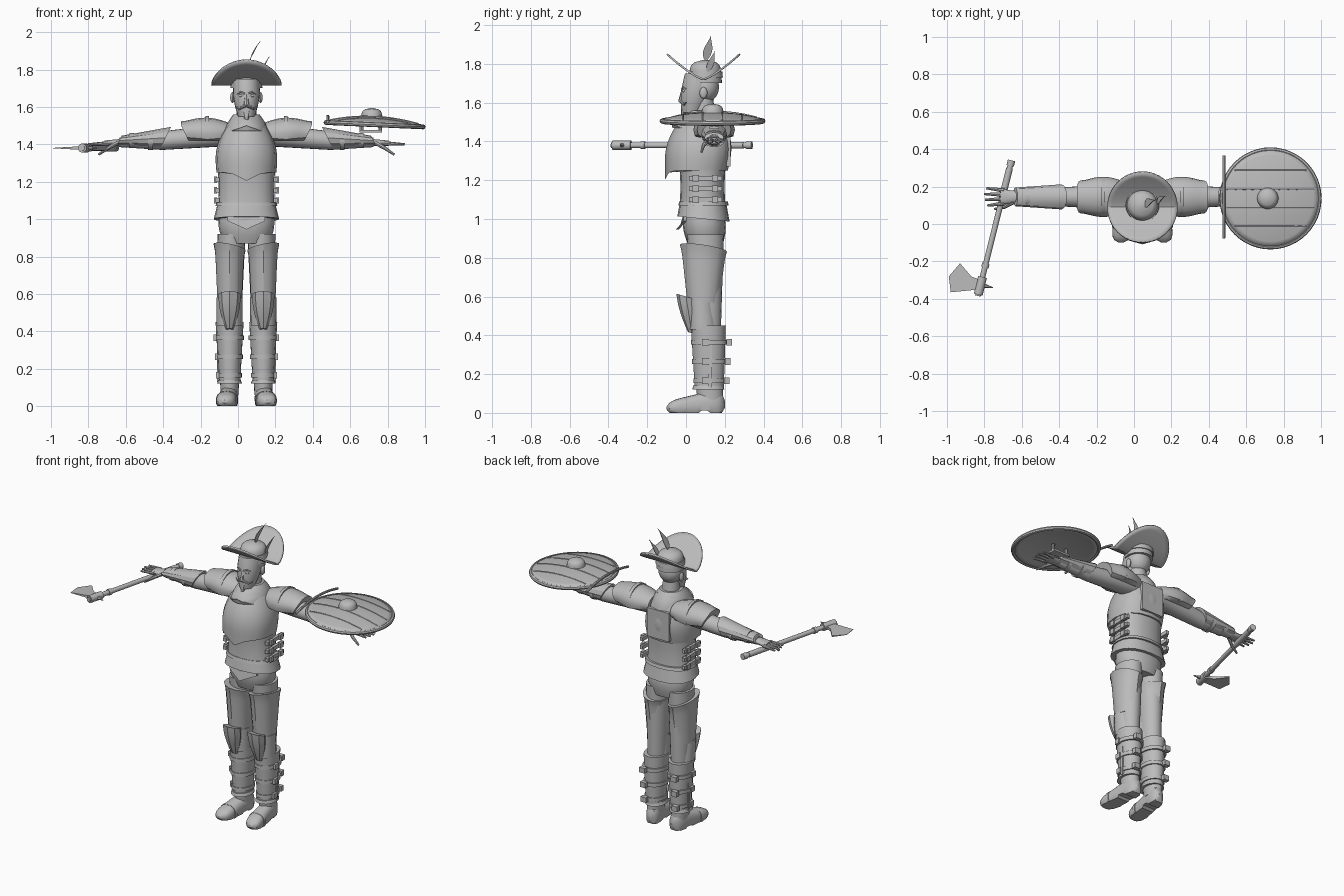
import bpy, bmesh, math
from mathutils import Vector

if "Cube" in bpy.data.objects:
    bpy.data.objects.remove(bpy.data.objects["Cube"])

BODY_X = 0.045     # sideways offset of the body axis
MID_Y = 0.09       # depth of the body axis
LEG_X = 0.09
ARM_Y = 0.145
ARM_Z = 1.42
made = []

grey = bpy.data.materials.new("plain_grey")
grey.use_nodes = True
grey.diffuse_color = (0.5, 0.5, 0.5, 1)
grey.node_tree.nodes["Principled BSDF"].inputs["Base Color"].default_value = grey.diffuse_color


def build(name, rows, mirror=False, origin=BODY_X, cap=True, thickness=0):
    """Skin rows of points into a mesh object."""
    bm = bmesh.new()
    rows = [[bm.verts.new(point) for point in row] for row in rows]
    for lower, upper in zip(rows, rows[1:]):
        for i in range(len(lower)):
            bm.faces.new((lower[i - 1], lower[i], upper[i], upper[i - 1]))
    bm.faces.new(rows[0])
    if cap:
        bm.faces.new(rows[-1])
    bmesh.ops.recalc_face_normals(bm, faces=bm.faces)
    mesh = bpy.data.meshes.new(name)
    bm.to_mesh(mesh)
    bm.free()
    mesh.materials.append(grey)
    obj = bpy.data.objects.new(name, mesh)
    obj.location.x = origin
    bpy.context.collection.objects.link(obj)
    if mirror:
        obj.modifiers.new("mirror", 'MIRROR')
    if thickness:
        solid = obj.modifiers.new("thickness", 'SOLIDIFY')
        solid.thickness, solid.offset = thickness, 0
    made.append(obj)


def plain(t):
    return 1


def domed(t):
    return math.sqrt(1 - 0.98 * t ** 6)


def rounded(t):
    return math.sqrt(1 - 0.95 * abs(2 * t - 1) ** 6)


def same(x, y, z):
    return x, y, z


def shell(name, start, end, r_start, r_end, bulge=0, lip=0, axis=2, sides=20, square=1, scale=plain,
          shape=same, steps=10, **options):
    """Oval body from start to end, with a swelling, a flared lip and rounded ends if asked."""
    rows, across = [], [k for k in range(3) if k != axis]
    for step in range(steps + 1):
        t, row = step / steps, []
        centre = Vector(start).lerp(Vector(end), t)
        swell = bulge * math.sin(math.pi * t) + lip * t ** 12
        radii = [(a + (b - a) * t + swell) * scale(t) for a, b in zip(r_start, r_end)]
        for i in range(sides):
            angle = math.tau * i / sides - math.pi / 2
            point = centre.copy()
            for k, radius, wave in zip(across, radii, (math.cos(angle), math.sin(angle))):
                point[k] += radius * math.copysign(abs(wave) ** square, wave)
            row.append(shape(*point))
        rows.append(row)
    build(name, rows, **options)


def rod(name, points, radius, tip=None, sides=8, **options):
    """Round bar along a path, tapering to the tip radius."""
    points, rows = [Vector(p) for p in points], []
    tip, last = tip or radius, len(points) - 1
    for k, point in enumerate(points):
        ahead = points[min(k + 1, last)] - points[max(k - 1, 0)]
        side = ahead.cross(Vector((0, 0, 1) if abs(ahead.normalized().z) < 0.9 else (0, 1, 0))).normalized()
        up = side.cross(ahead).normalized()
        r = radius + (tip - radius) * k / last
        turns = [math.tau * i / sides for i in range(sides)]
        rows.append([point + r * (side * math.cos(a) + up * math.sin(a)) for a in turns])
    build(name, rows, **options)


def plate(name, outline, axis, position, thick, shape=same, **options):
    """Flat polygon given thickness along an axis."""
    rows = []
    for depth in (position - thick / 2, position + thick / 2):
        rows.append([shape(*p[:axis], depth, *p[axis:]) for p in outline])
    build(name, rows, **options)


def disc(name, x, y, radius, height, thick, **options):
    """Round sheet whose height follows a rule."""
    rows = []
    for ring in range(1, 9):
        r = radius * ring / 8
        spokes = [(r * math.cos(a), r * math.sin(a)) for a in (math.tau * i / 48 for i in range(48))]
        rows.append([(x + dx, y + dy, height(dx, dy)) for dx, dy in spokes])
    build(name, rows, cap=False, thickness=thick, **options)


def ball(name, x, y, z, rx, ry, rz, **options):
    shell(name, (x, y, z - rz), (x, y, z + rz), (rx, ry), (rx, ry), sides=14,
          scale=lambda t: math.sqrt(max(1 - (2 * t - 1) ** 2, 0.01)), **options)


def box(name, x, y, z, half_x, half_y, half_z):
    corners = [(x + a * half_x, y + b * half_y) for a, b in ((-1, -1), (1, -1), (1, 1), (-1, 1))]
    plate(name, corners, 2, z, 2 * half_z, mirror=True)


# Head and face
shell("head", (0, 0.03, 1.55), (0, 0.08, 1.75), (0.045, 0.05), (0.07, 0.085), bulge=0.012)
shell("neck", (0, 0.1, 1.48), (0, MID_Y, 1.62), (0.06, 0.06), (0.05, 0.05))
shell("nose", (0, -0.02, 1.61), (0, -0.01, 1.68), (0.016, 0.02), (0.008, 0.01), sides=8)
shell("goatee", (0, -0.015, 1.53), (0, 0, 1.59), (0.01, 0.01), (0.03, 0.025), sides=10)
rod("moustache", [(0, -0.03, 1.61), (0.04, -0.01, 1.59), (0.06, 0, 1.6)], 0.01, 0.003, mirror=True)
rod("eyebrow", [(0.01, -0.02, 1.67), (0.03, -0.015, 1.68), (0.05, 0, 1.67)], 0.006, 0.003, mirror=True)
ball("eye", 0.03, -0.01, 1.66, 0.012, 0.01, 0.008, mirror=True)
ball("ear", 0.075, MID_Y, 1.65, 0.012, 0.02, 0.03, mirror=True)
ball("hair", 0, 0.1, 1.68, 0.075, 0.07, 0.08)

# Hat with the brim folded up at front and back
BRIM = 0.188
disc("hat_brim", 0, MID_Y, BRIM, lambda dx, dy: 1.72 + 0.13 * (abs(dy) / BRIM) ** 1.3, 0.01)
shell("hat_crown", (0, 0.1, 1.7), (0, 0.1, 1.82), (0.085, 0.085), (0.08, 0.08), sides=28, scale=domed)
shell("hat_band", (0, 0.1, 1.73), (0, 0.1, 1.76), (0.09, 0.09), (0.087, 0.087), sides=28, steps=1)


def feather(name, x, base, tip, width):
    base, tip = Vector(base), Vector(tip)
    ts = [i / 8 for i in range(9)]
    edges = [(t, 1) for t in ts[:-1]] + [(t, -1) for t in ts[:0:-1]]
    outline = [base.lerp(tip, t) + Vector((side * width * (0.1 + math.sin(math.pi * t ** 1.2)) * (1 - t), 0)) for t, side in edges]
    plate(name, outline, 0, x, 0.004, lambda px, y, z: (px + 3 * (z - base.y) ** 2, y, z))


feather("tall_feather", 0.015, (0.1, 1.81), (0.13, 1.95), 0.04)
feather("short_feather", 0.08, (0.11, 1.75), (0.15, 1.87), 0.03)


# Torso armour
def keel(x, y, z):
    front = max(0, 1 - abs(x) / MID_Y) if y < 0 else 0
    return x, y - 0.012 * front, z - (0.045 * front if z < 1.27 else 0)


def collar_point(x, y, z):
    return x, y - (0.01 if y < 0 else 0), z + (0.04 - 0.35 * abs(x) if z < 1.47 and y < 0 else 0)


shell("breastplate", (0, 0.06, 1.25), (0, MID_Y, 1.54), (0.16, 0.155), (0.08, 0.09), bulge=0.035, sides=16, square=0.85, shape=keel)
shell("gorget", (0, 0.08, 1.46), (0, MID_Y, 1.56), (0.115, 0.145), (0.07, 0.075), bulge=0.01, sides=16, shape=collar_point)
plate("back_panel", [(-0.08, 1.27), (0.08, 1.27), (0.08, 1.46), (-0.08, 1.46)], 1, 0.22, 0.02)
shell("waist_plate", (0, 0.085, 1.05), (0, 0.085, 1.28), (0.155, 0.12), (0.155, 0.12), bulge=-0.006, square=0.85)
shell("skirt_plate", (0, MID_Y, 1), (0, MID_Y, 1.08), (0.175, 0.135), (0.155, 0.12), square=0.85,
      shape=lambda x, y, z: (x, y, z - 0.1 * (y - MID_Y)))
shell("skirt_rim", (0, MID_Y, 1.07), (0, MID_Y, 1.09), (0.166, 0.13), (0.16, 0.125), square=0.85, steps=1)
plate("front_tasset", [(-0.1, 1.07), (0.1, 1.07), (0.1, 0.99), (0, 0.945), (-0.1, 0.99)], 1, -0.045, 0.015,
      lambda x, y, z: (x, y + 4 * x * x, z))
for row in range(3):
    z = 1.1 + 0.055 * row
    box("waist_strap", 0.155, 0.1, z, 0.01, 0.085, 0.012)
    for y in (0.05, 0.15):
        box("waist_buckle", 0.165, y, z, 0.009, 0.016, 0.017)

# Hips and legs
shell("hips", (0, 0.1, 0.87), (0, MID_Y, 1.04), (0.12, 0.09), (0.145, 0.1), bulge=0.015, square=0.9)
shell("leg", (LEG_X, 0.12, 0.1), (0.08, 0.1, 0.92), (0.045, 0.05), (0.075, 0.095), mirror=True)
shell("thigh_guard", (LEG_X, MID_Y, 0.57), (LEG_X, MID_Y, 0.85), (0.067, 0.083), (0.08, 0.115), lip=0.007, sides=14, mirror=True,
      shape=lambda x, y, z: (x, y, z + (0.2 * (x - LEG_X) - 0.15 * (y - MID_Y)) * max(0, z - 0.6) * 4))
shell("knee_guard", (LEG_X, 0.03, 0.42), (LEG_X, 0, 0.6), (0.02, 0.02), (0.06, 0.05), bulge=0.01, sides=8, mirror=True,
      shape=lambda x, y, z: (x, y, z - 0.3 * y))
shell("knee_wings", (LEG_X, MID_Y, 0.43), (LEG_X, 0.08, 0.58), (0.07, 0.075), (0.07, 0.07), sides=16, mirror=True)
shell("greave", (LEG_X, 0.12, 0.13), (LEG_X, 0.115, 0.45), (0.057, 0.075), (0.075, 0.09), sides=16, mirror=True)
shell("greave_hem", (LEG_X, 0.115, 0.12), (LEG_X, 0.115, 0.14), (0.067, 0.083), (0.06, 0.078), steps=1, mirror=True)
for row in range(3):
    z, grow = 0.165 + 0.1 * row, 0.006 * row
    radii = (0.066 + grow, 0.082 + grow)
    shell("greave_strap", (LEG_X, 0.12, z - 0.012), (LEG_X, 0.12, z + 0.012), radii, radii, steps=1, mirror=True)
    box("greave_buckle", 0.115, 0.21 + grow, z, 0.02, 0.014, 0.017)
    box("greave_clasp", 0.155 + grow, 0.1, z, 0.008, 0.018, 0.017)
box("greave_seam", 0.15, 0.125, 0.29, 0.008, 0.008, 0.16)


# Boots with a notch in front of the heel
def sole(x, y, z):
    return x + 0.1 * (ARM_Y - y), y, max(z, 0.012 if 0.07 < y < 0.12 else 0)


shell("boot", (LEG_X, -0.1, 0.025), (LEG_X, 0.2, 0.045), (0.055, 0.035), (0.046, 0.085), axis=1, square=0.8,
      scale=rounded, steps=20, shape=sole, mirror=True)
shell("boot_shaft", (LEG_X, 0.125, 0.06), (LEG_X, 0.12, 0.15), (0.047, 0.065), (0.052, 0.07), mirror=True)
shell("toe_band", (LEG_X, -0.02, 0.03), (LEG_X, 0, 0.03), (0.057, 0.05), (0.057, 0.052), axis=1, square=0.8,
      steps=1, shape=sole, mirror=True)

# Arms and hands
arm = dict(axis=0, mirror=True)
shell("upper_arm", (0.1, ARM_Y, 1.45), (0.45, ARM_Y, ARM_Z), (0.07, 0.06), (0.05, 0.05), **arm)
shell("forearm", (0.45, ARM_Y, ARM_Z), (0.68, ARM_Y, 1.41), (0.05, 0.05), (0.03, 0.025), **arm)
shell("shoulder_guard", (0.08, ARM_Y, 1.46), (0.35, ARM_Y, 1.46), (0.075, 0.05), (0.08, 0.055), bulge=0.03, lip=0.008,
      sides=16, shape=lambda x, y, z: (x - 2 * max(0, 1.5 - z) * max(0, x - 0.1), y, max(z, ARM_Z)), **arm)
shell("shoulder_rim", (0.2, ARM_Y, 1.46), (0.22, ARM_Y, 1.46), (0.105, 0.09), (0.107, 0.092), sides=16, steps=1,
      shape=lambda x, y, z: (x, y, max(z, ARM_Z)), **arm)
shell("forearm_guard", (0.44, ARM_Y, 1.435), (0.68, ARM_Y, ARM_Z), (0.067, 0.058), (0.05, 0.026), sides=12,
      shape=lambda x, y, z: (x - 0.5 * (z - ARM_Z), y, z), **arm)
for x, r in ((0.5, 0.06), (0.6, 0.05)):
    shell("forearm_strap", (x, ARM_Y, ARM_Z), (x + 0.025, ARM_Y, ARM_Z), (r, r - 0.01), (r, r - 0.01), steps=1, **arm)
shell("hand", (0.66, ARM_Y, 1.41), (0.76, ARM_Y, 1.405), (0.03, 0.02), (0.042, 0.015), **arm)
for k in range(4):
    spread = (k - 1.5) * 0.023
    reach = 0.85 - 0.012 * abs(k - 1.7)
    rod("finger", [(0.74, ARM_Y + spread, 1.405), (reach, ARM_Y + spread * 1.35, 1.4)], 0.012, 0.006, mirror=True)
rod("thumb", [(0.69, 0.12, 1.41), (0.74, MID_Y, 1.38), (0.79, 0.08, 1.345)], 0.014, 0.006, mirror=True)

# Axe in the right hand
AXE_Z = 1.38
butt, head = Vector((-0.655, 0.34, AXE_Z)), Vector((-0.835, -0.385, AXE_Z))
for name, start, end, radius in (("axe_handle", 0, 1, 0.015), ("axe_pommel", 0, 0.04, 0.02), ("axe_grip", 0.06, 0.3, 0.018),
                                 ("axe_collar", 0.76, 0.79, 0.02), ("axe_socket", 0.86, 0.99, 0.024)):
    rod(name, [butt.lerp(head, start), butt.lerp(head, end)], radius, sides=14, origin=0)
plate("axe_blade", [(-0.82, -0.3), (-0.87, -0.28), (-0.93, -0.21), (-0.99, -0.28), (-0.98, -0.365), (-0.83, -0.35)], 2, 0, 0.02,
      lambda x, y, z: (x, y, AXE_Z + z * max(0.1, 6 * (x + 1))), origin=0)
rod("axe_spike", [(-0.82, -0.325, AXE_Z), (-0.755, -0.34, AXE_Z)], 0.016, 0.002, sides=6, origin=0)

# Round shield over the left forearm, slightly tilted
SHIELD = Vector((0.73, 0.137, 0))
RADIUS = 0.26


def dome(dx, dy):
    return 1.54 - 0.035 * (dx * dx + dy * dy) / RADIUS ** 2 - 0.045 * dx


def on_shield(dx, dy):
    return SHIELD.x + dx, SHIELD.y + dy, dome(dx, dy)


disc("shield_board", SHIELD.x, SHIELD.y, RADIUS, dome, 0.02, origin=0)
circle = [math.tau * i / 48 for i in range(49)]
rod("shield_rim", [on_shield(RADIUS * math.cos(a), RADIUS * math.sin(a)) for a in circle], 0.013, origin=0)
shell("shield_boss", (0.715, SHIELD.y, 1.53), (0.715, SHIELD.y, 1.594), (0.06, 0.06), (0.05, 0.05), sides=24, scale=domed, origin=0)
for row in range(4):
    dy = 0.1 * row - 0.15
    half = math.sqrt(RADIUS ** 2 - dy * dy) - 0.02
    seam = [on_shield(half * i / 5, dy) for i in range(-5, 6)]
    rod("plank_seam", [(x, y, z + 0.01) for x, y, z in seam], 0.004, origin=0)
bow = [i / 6 for i in range(-6, 7)]
rod("rim_strip", [(0.48, ARM_Y + 0.22 * t, 1.55 - 0.03 * t * t) for t in bow], 0.008, origin=0)
plate("shield_grip", [(0.65, 0.12), (0.77, 0.12), (0.77, 0.17), (0.65, 0.17)], 2, 1.47, 0.012, origin=0)
for x in (0.66, 0.76):
    rod("grip_post", [(x, ARM_Y, 1.47), (x, ARM_Y, 1.52)], 0.01, origin=0)

# Smooth shading with crisp armour edges
bpy.ops.object.select_all(action='DESELECT')
for obj in made:
    obj.select_set(True)
bpy.context.view_layer.objects.active = made[0]
bpy.ops.object.shade_smooth_by_angle(angle=math.radians(32))
